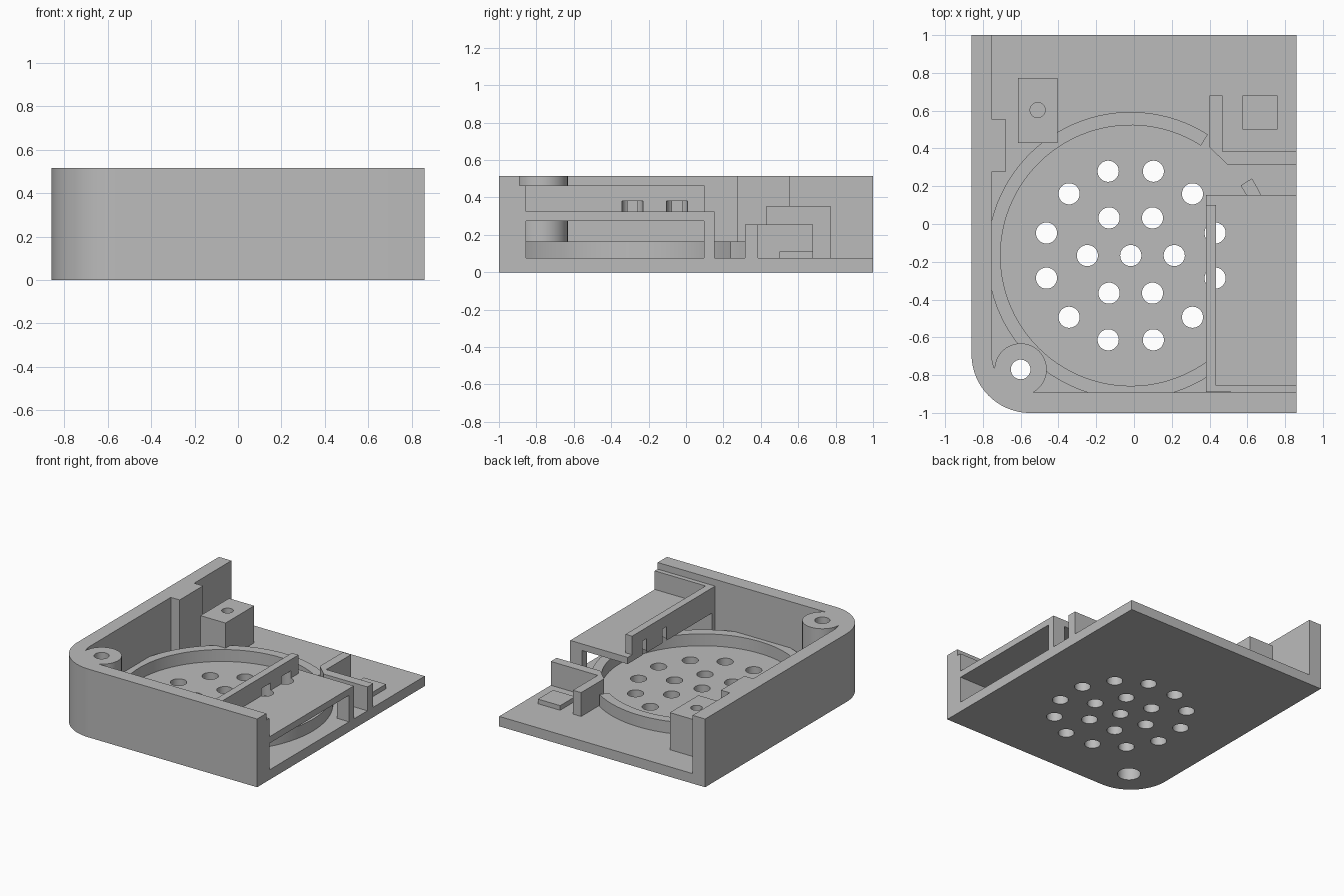
import bpy, bmesh
from math import sin, cos, radians

old = bpy.data.objects.get("Cube")
if old:
    bpy.data.objects.remove(old, do_unlink=True)

grey = bpy.data.materials.new("plain grey")
grey.use_nodes = True
colour = (0.5, 0.5, 0.5, 1)
grey.diffuse_color = colour
grey.node_tree.nodes["Principled BSDF"].inputs["Base Color"].default_value = colour

FLOOR, TOP = 0.075, 0.515
FAN = (-0.017, -0.167)
BOSS = (-0.6, -0.77)


def arc(centre, r, start, end, steps=24):
    angles = [radians(start + (end - start) * i / steps) for i in range(steps + 1)]
    return [(centre[0] + r * cos(a), centre[1] + r * sin(a)) for a in angles]


def circle(centre, r, steps=40):
    return arc(centre, r, 0, 360, steps)[:-1]


def prism(name, outlines, z0, z1):
    """Extrude one or more closed outlines from z0 up to z1."""
    bm = bmesh.new()
    for outline in outlines:
        face = bm.faces.new([bm.verts.new((x, y, z0)) for x, y in outline])
        geom = bmesh.ops.extrude_face_region(bm, geom=[face])["geom"]
        bmesh.ops.translate(bm, vec=(0, 0, z1 - z0),
                            verts=[v for v in geom if isinstance(v, bmesh.types.BMVert)])
    bmesh.ops.recalc_face_normals(bm, faces=bm.faces)
    mesh = bpy.data.meshes.new(name)
    bm.to_mesh(mesh)
    bm.free()
    mesh.materials.append(grey)
    ob = bpy.data.objects.new(name, mesh)
    bpy.context.collection.objects.link(ob)
    return ob


def box(name, x0, x1, y0, y1, z0, z1):
    return prism(name, [[(x0, y0), (x1, y0), (x1, y1), (x0, y1)]], z0, z1)


def drill(ob, centres, r, z0, z1):
    """Cut round vertical holes into a part."""
    cutter = prism("drill", [circle(c, r) for c in centres], z0, z1)
    cutter.hide_render = True
    mod = ob.modifiers.new("holes", "BOOLEAN")
    mod.operation, mod.solver, mod.object = "DIFFERENCE", "EXACT", cutter
    bpy.ops.object.select_all(action="DESELECT")
    bpy.context.view_layer.objects.active = ob
    ob.select_set(True)
    bpy.ops.object.modifier_apply(modifier=mod.name)
    bpy.data.objects.remove(cutter, do_unlink=True)


# Base plate and outer wall share one rounded corner
corner = (-0.55, -0.69)
outer = [(-0.86, 1)] + arc(corner, 0.31, 180, 270) + [(0.86, -1)]
floor = prism("floor", [outer + [(0.86, 1)]], 0, FLOOR)
inner = [(0.86, -0.89)] + arc(corner, 0.203, 270, 180) + [(-0.755, 1)]
wall = prism("outer_wall", [outer + inner], FLOOR, TOP)
rib = box("wall_rib", -0.76, -0.68, 0.275, 0.555, FLOOR, TOP)

# Corner screw boss
boss = prism("screw_boss", [circle(BOSS, 0.138, 64)], FLOOR, TOP)

# Open ring around the vents
ring = prism("vent_ring", [arc(FAN, 0.76, 57.5, 392.5, 96) + arc(FAN, 0.69, 392.5, 57.5, 96)],
             FLOOR, 0.165)

# Screw post
post = box("screw_post", -0.615, -0.405, 0.43, 0.772, FLOOR, 0.355)
drill(post, [(-0.51, 0.603)], 0.04, 0.13, 0.4)

# Raised shelf with its supports and upright edge
shelf = box("shelf", 0.38, 0.86, -0.855, 0.153, 0.275, 0.325)
shelf_edge = box("shelf_edge", 0.38, 0.435, -0.855, 0.1, 0.325, 0.465)
front_support = box("shelf_front_support", 0.38, 0.86, -0.89, -0.855, FLOOR, 0.465)
leg = box("shelf_leg", 0.76, 0.86, 0.097, 0.153, FLOOR, 0.275)

# Angled bracket and small pad
bracket = prism("corner_bracket", [[(0.86, 0.315), (0.86, 0.385), (0.468, 0.385), (0.468, 0.68),
                                    (0.4, 0.68), (0.4, 0.405), (0.495, 0.315)]], FLOOR, 0.255)
pad = box("small_pad", 0.575, 0.76, 0.5, 0.68, FLOOR, 0.11)

# Vents: a centre hole and two rings, the outer ones also reaching the shelf
vents = [FAN] + arc(FAN, 0.23, 0, 300, 5) + arc(FAN, 0.462, 15, 345, 11)
drill(floor, vents, 0.056, -0.1, 0.2)
for part in (shelf, shelf_edge):
    drill(part, [v for v in vents if v[0] > 0.35], 0.056, 0.2, 0.38)

# Screw hole with a wide recess underneath
drill(floor, [BOSS], 0.08, -0.1, 0.2)
drill(boss, [BOSS], 0.052, 0, 0.6)
drill(boss, [BOSS], 0.08, 0, 0.2)

# Smooth the round faces and keep the edges sharp
for ob in (floor, wall, boss, ring, post, shelf, shelf_edge):
    bpy.ops.object.select_all(action="DESELECT")
    bpy.context.view_layer.objects.active = ob
    ob.select_set(True)
    bpy.ops.object.shade_smooth_by_angle(angle=radians(30))
